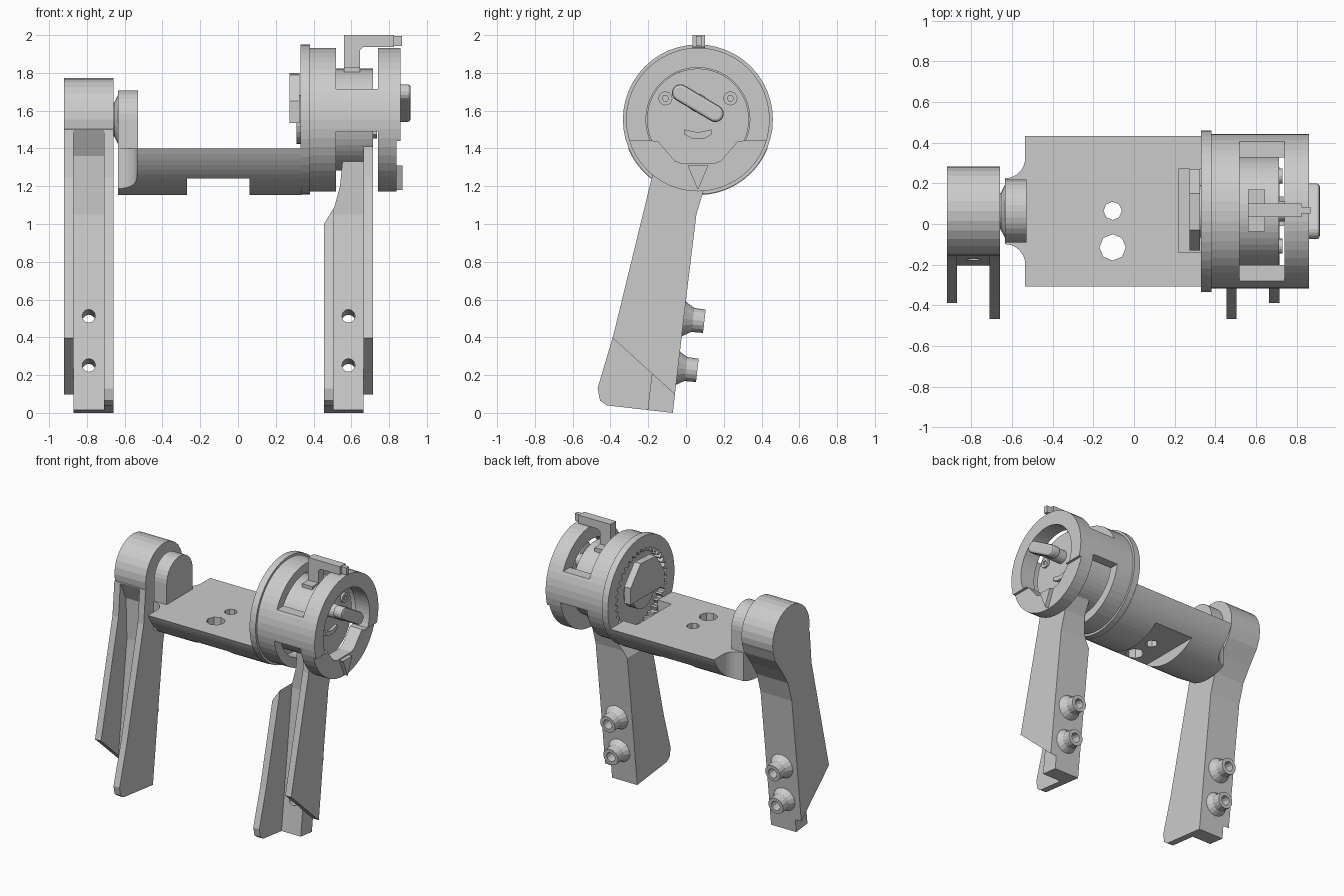
import bpy, bmesh, math
from mathutils import Vector, Matrix

if "Cube" in bpy.data.objects:
    bpy.data.objects.remove(bpy.data.objects["Cube"])

CY, CZ = 0.063, 1.553          # hinge axis, runs along x


def finish(name, bm):
    bmesh.ops.recalc_face_normals(bm, faces=bm.faces)
    me = bpy.data.meshes.new(name)
    bm.to_mesh(me)
    bm.free()
    ob = bpy.data.objects.new(name, me)
    bpy.context.collection.objects.link(ob)
    return ob


def prism(name, pts, a, b, axis='x'):
    """Extrude a 2D outline from a to b along an axis."""
    place = {'x': lambda p, t: (t, p[0], p[1]),
             'y': lambda p, t: (p[0], t, p[1]),
             'z': lambda p, t: (p[0], p[1], t)}[axis]
    bm = bmesh.new()
    lo = [bm.verts.new(place(p, a)) for p in pts]
    hi = [bm.verts.new(place(p, b)) for p in pts]
    bm.faces.new(lo)
    bm.faces.new(hi)
    for i in range(len(pts)):
        j = (i + 1) % len(pts)
        bm.faces.new((lo[i], lo[j], hi[j], hi[i]))
    return finish(name, bm)


def box(name, x0, x1, y0, y1, z0, z1):
    return prism(name, [(x0, y0), (x1, y0), (x1, y1), (x0, y1)], z0, z1, 'z')


def arc(r, a0=0, a1=360, n=48, c=(CY, CZ)):
    full = a1 - a0 == 360
    return [(c[0] + r * math.cos(math.radians(a0 + (a1 - a0) * i / n)),
             c[1] + r * math.sin(math.radians(a0 + (a1 - a0) * i / n)))
            for i in range(n if full else n + 1)]


def cone(name, base, direction, length, r1, r2, n=16):
    d = Vector(direction).normalized()
    m = (Matrix.Translation(Vector(base) + d * length / 2)
         @ d.to_track_quat('Z', 'Y').to_matrix().to_4x4())
    bm = bmesh.new()
    bmesh.ops.create_cone(bm, cap_ends=True, segments=n, radius1=r1, radius2=r2,
                          depth=length, matrix=m)
    return finish(name, bm)


def boolean(ob, others, op='DIFFERENCE'):
    for c in others:
        mod = ob.modifiers.new("bool", 'BOOLEAN')
        mod.operation, mod.object, mod.solver = op, c, 'EXACT'
        bpy.context.view_layer.update()
        dg = bpy.context.evaluated_depsgraph_get()
        me = bpy.data.meshes.new_from_object(ob.evaluated_get(dg))
        ob.modifiers.clear()
        ob.data = me
        bpy.data.objects.remove(c)
    return ob


# Base: lower cylinder segment with flat top, narrowed left end, notch, holes, slot
a = math.degrees(math.asin((CZ - 1.40) / 0.4))
base = prism("base_plate", arc(0.4, 180 + a, 360 - a, 28), -0.635, 0.335)
cuts = []
for s in (1, -1):
    fillet = arc(0.1, 0, -90, 8, (-0.635, 0.262))
    outline = [(-0.8, 0.6), (-0.535, 0.6)] + fillet + [(-0.8, 0.162)]
    cuts.append(prism("cut", [(x, CY + s * y) for x, y in outline], 1, 1.6, 'z'))
cuts += [box("cut", -0.27, 0.06, -0.5, 0.6, 1.0, 1.24),
         prism("cut", arc(0.045, 0, 360, 8, (-0.105, 0.065)), 1, 1.6, 'z'),
         prism("cut", arc(0.065, 0, 360, 8, (-0.105, -0.115)), 1, 1.6, 'z'),
         box("cut", 0.22, 0.4, -0.14, 0.27, 1.27, 1.6)]
boolean(base, cuts)
prism("left_upright", [(CY - 0.155, 1.36), (CY + 0.155, 1.36)] + arc(0.155, 0, 180, 16),
      -0.635, -0.53)
prism("left_pivot_pin", arc(0.09, n=20), -0.68, -0.62)
cone("left_pivot_collar", (-0.655, CY, CZ), (1, 0, 0), 0.025, 0.09, 0.14, 20)

# Legs: extruded outline, channel cut in front, short outer flange
outline = [(-0.07, 0), (-0.42, 0.04), (-0.455, 0.065), (-0.468, 0.13), (-0.385, 0.41),
           (-0.18, 1.25), (-0.158, 1.5), (0.06, 1.6), (0.28, 1.5), (0.25, 1.42),
           (0.17, 1.31), (0.1, 1.2), (0.055, 1.05), (0, 0.6)]
channel = [(-0.211, -0.05), (-0.08, 1.05), (-0.09, 1.36), (-0.16, 1.5), (-0.8, 1.5), (-0.8, -0.05)]
diagonal = [(-0.8, 0.76), (-0.37, 0.38), (-0.05, 0.09), (0.2, -0.13), (-0.8, -0.13)]
down_back = Vector((0, 0.993, -0.115))


def leg(name, xa, xb, outer_a, outer_b, mid):
    ob = prism(name, outline, xa, xb)
    parts = [prism("cut", channel, xa + 0.05, xb - 0.05),
             prism("cut", diagonal, outer_a, outer_b)]
    boolean(ob, parts)
    for i, z in enumerate((0.485, 0.225)):
        tip = Vector((mid, 0.097 - 0.037 * i, z))
        boss = cone(f"{name}_boss_{i + 1}", tip - down_back * 0.13, down_back, 0.13, 0.066, 0.062)
        flare = cone("flare", tip - down_back * 0.13, down_back, 0.07, 0.105, 0.063)
        boolean(boss, [flare], 'UNION')
        for part in (ob, boss):
            boolean(part, [cone("cut", tip - down_back * 0.4, down_back, 0.5, 0.035, 0.035, 12)])
    return ob


left = leg("left_leg", -0.92, -0.66, -1.0, -0.87, -0.79)
boolean(left, [prism("head", arc(0.22, n=28), -0.92, -0.66)], 'UNION')
right = leg("right_leg", 0.455, 0.715, 0.665, 0.8, 0.585)
boolean(right, [prism("cut", [(0.4, 1.0), (0.455, 1.0), (0.51, 1.09), (0.54, 1.2), (0.56, 1.4),
                              (0.56, 1.7), (0.4, 1.7)], -0.6, 0.6, 'y')])
prism("right_leg_hub", arc(0.27), 0.40, 0.714)

# Drum: tube with top and bottom windows, toothed flange
drum = prism("drum", arc(0.38), 0.37, 0.745)
boolean(drum, [prism("cut", arc(0.31), 0.3, 0.9),
               box("cut", 0.52, 0.80, -0.5, 0.6, 1.715, 2.1),
               box("cut", 0.52, 0.80, -0.5, 0.6, 1.0, 1.49)])
flange = prism("toothed_flange", arc(0.397), 0.33, 0.38)
teeth = []
for i in range(144):
    r = 0.305 if i % 4 < 2 else 0.275
    t = math.tau * i / 144
    teeth.append((CY + r * math.cos(t), CZ + r * math.sin(t)))
boolean(flange, [prism("cut", teeth, 0.3, 0.45)])
prism("drum_back_disc", arc(0.315), 0.385, 0.42)

# Outer end ring with shaped opening and set-back lower part
ring = prism("end_ring", arc(0.38), 0.74, 0.86)
opening = arc(0.275, -24, 204, 36) + [(-0.15, 1.44), (-0.06, 1.335), (-0.02, 1.32),
                                      (0.15, 1.32), (0.185, 1.335), (0.276, 1.44)]
boolean(ring, [prism("cut", opening, 0.6, 1.0),
               box("cut", 0.84, 1.0, -0.5, 0.6, 1.0, 1.44)])
prism("ring_pointer", [(0.008, 1.31), (0.118, 1.31), (CY, 1.18)], 0.83, 0.87)

# Locking block inside the toothed flange
prism("lock_block", [(-0.13, 1.535), (-0.13, 1.65), (-0.03, 1.79), (0.15, 1.80), (0.27, 1.66),
                     (0.27, 1.535)], 0.272, 0.325)
prism("lock_shaft", arc(0.13, n=24), 0.31, 0.40)

# Turning lever on the outer side, rounded slot shape
p, q = Vector((-0.03, 1.695)), Vector((0.155, 1.585))
ang = math.degrees(math.atan2(q.y - p.y, q.x - p.x))
slot = lambda r: arc(r, ang - 90, ang + 90, 8, q) + arc(r, ang + 90, ang + 270, 8, p)
lever = prism("lever", slot(0.045), 0.84, 0.914)
bev = lever.modifiers.new("bevel", 'BEVEL')
bev.width, bev.segments, bev.limit_method = 0.015, 2, 'ANGLE'
prism("lever_stem", arc(0.05, n=16, c=(CY, 1.64)), 0.70, 0.85)
for i, y in enumerate((CY - 0.172, CY + 0.172)):
    screw = prism(f"hub_screw_{i + 1}", arc(0.037, n=16, c=(y, 1.665)), 0.70, 0.73)
    boolean(screw, [prism("cut", arc(0.017, n=6, c=(y, 1.665)), 0.72, 0.8)])
prism("hub_mark", [(-0.01, 1.50), (CY, 1.485), (0.135, 1.50), (0.135, 1.475), (0.1, 1.453),
                   (0.03, 1.453), (-0.01, 1.475)], 0.70, 0.735)

# Catch on top: pad, post, bar and thin tip
box("catch_pad", 0.56, 0.645, -0.037, 0.17, 1.765, 1.83)
prism("catch_arm", [(0.56, 1.80), (0.645, 1.80), (0.645, 1.92), (0.665, 1.938), (0.825, 1.938),
                    (0.825, 2.0), (0.56, 2.0)], 0.035, 0.1, 'y')
box("catch_tip", 0.82, 0.868, 0.052, 0.083, 1.942, 1.995)
